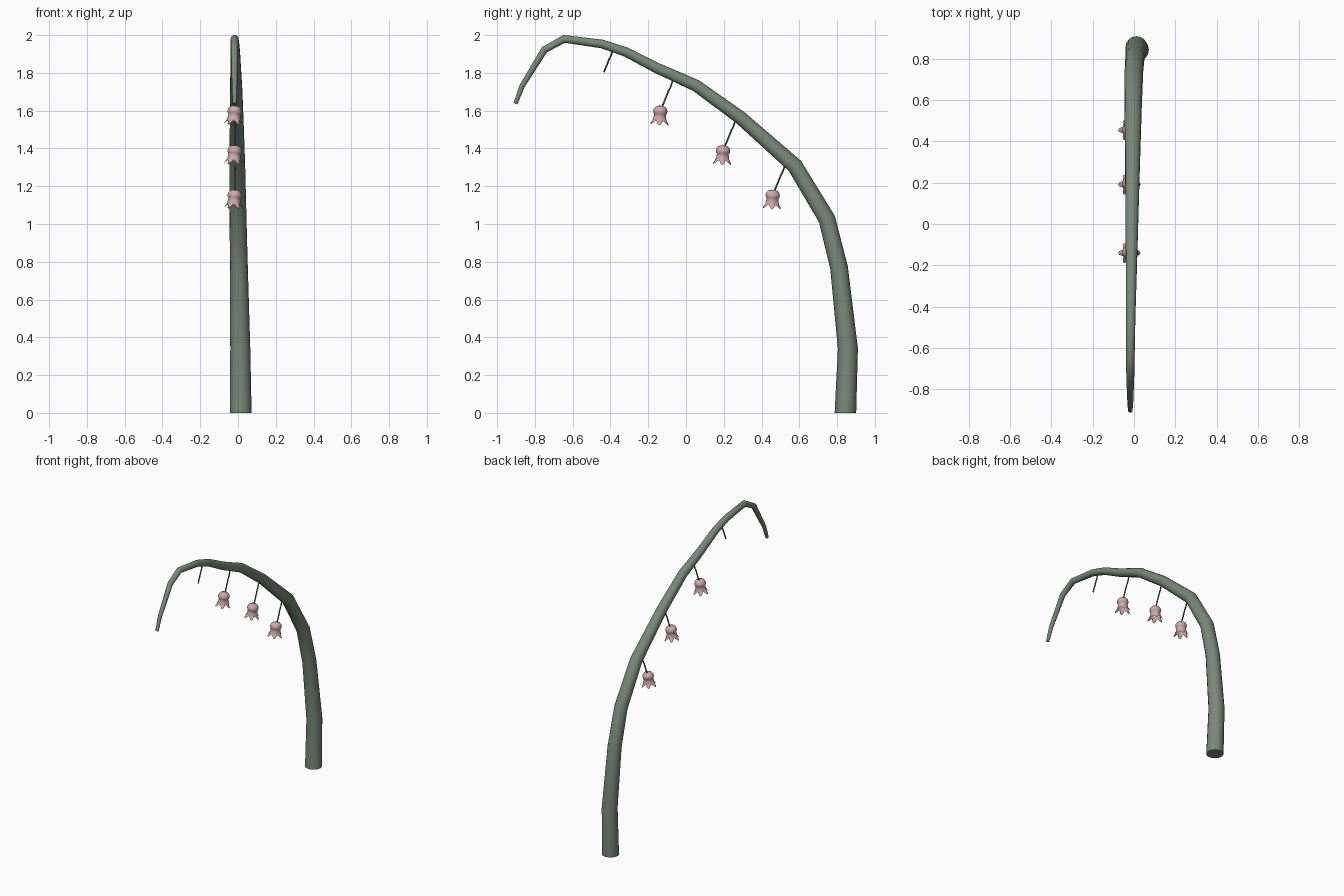
import bpy, bmesh, math
from mathutils import Vector

if "Cube" in bpy.data.objects:
    bpy.data.objects.remove(bpy.data.objects["Cube"])


def material(name, rgb):
    m = bpy.data.materials.new(name)
    m.diffuse_color = (*rgb, 1)
    m.use_nodes = True
    m.node_tree.nodes["Principled BSDF"].inputs["Base Color"].default_value = m.diffuse_color
    return m


def finish(name, bm, mat, angle):
    bmesh.ops.recalc_face_normals(bm, faces=bm.faces)
    me = bpy.data.meshes.new(name)
    bm.to_mesh(me)
    bm.free()
    ob = bpy.data.objects.new(name, me)
    bpy.context.collection.objects.link(ob)
    me.materials.append(mat)
    bpy.ops.object.select_all(action='DESELECT')
    ob.select_set(True)
    bpy.context.view_layer.objects.active = ob
    bpy.ops.object.shade_smooth_by_angle(angle=math.radians(angle))
    return ob


def bridge(bm, a, b):
    n = len(a)
    for i in range(n):
        bm.faces.new((a[i], a[(i + 1) % n], b[(i + 1) % n], b[i]))


def tube(name, path, mat, sides):
    """Capped tapering tube through (x, y, z, radius) points."""
    bm = bmesh.new()
    pts = [Vector(p[:3]) for p in path]
    rings = []
    for i, p in enumerate(pts):
        before = (p - pts[i - 1]).normalized() if i else Vector()
        after = (pts[i + 1] - p).normalized() if i < len(pts) - 1 else Vector()
        t = (before + after).normalized() if 0 < i else Vector((0, 0, 1)) if p.z == 0 else after
        u = Vector((1, 0, 0))
        u = (u - t * u.dot(t)).normalized()
        v = t.cross(u)
        r = path[i][3]
        rings.append([bm.verts.new(p + r * (u * math.cos(a) + v * math.sin(a)))
                      for a in (math.tau * k / sides for k in range(sides))])
    for a, b in zip(rings, rings[1:]):
        bridge(bm, a, b)
    bm.faces.new(rings[0])
    bm.faces.new(rings[-1])
    return finish(name, bm, mat, 40)


def bell(name, top, mat):
    """Hanging bell: domed cap, narrow waist, six flared petal tips."""
    bm = bmesh.new()
    n = 36
    # radius, depth, extra radius and extra depth at petal centres
    rows = [(.014, 0, 0, 0), (.027, .005, 0, 0), (.035, .016, 0, 0),
            (.038, .029, 0, 0), (.035, .040, 0, 0), (.031, .046, 0, 0),
            (.033, .058, .001, 0), (.034, .068, .003, .004),
            (.035, .074, .010, .012), (.035, .077, .020, .022)]
    rings = []
    for r, d, er, ed in rows:
        ring = []
        for k in range(n):
            a = math.tau * k / n
            w = .5 + .5 * math.cos(6 * a)
            rr = r + er * w
            ring.append(bm.verts.new((rr * math.cos(a), rr * math.sin(a), -d - ed * w)))
        rings.append(ring)
    for a, b in zip(rings, rings[1:]):
        bridge(bm, a, b)
    bm.faces.new(rings[0])
    ob = finish(name, bm, mat, 50)
    ob.location = top
    ob.rotation_euler = (math.radians(-4), math.radians(4), 0)
    return ob


green = material("stem_green", (.19, .25, .19))
dark = material("stalk_green", (.10, .13, .10))
pink = material("petal_pink", (.62, .40, .40))

# Arching main stem
tube("main_stem", [
    (.015, .844, 0, .057), (.012, .857, .34, .053), (.005, .81, .77, .047),
    (0, .746, 1.026, .045), (-.004, .577, 1.307, .042), (-.007, .288, 1.563, .036),
    (-.01, .053, 1.733, .032), (-.012, -.153, 1.825, .028), (-.014, -.317, 1.91, .025),
    (-.016, -.444, 1.953, .023), (-.018, -.645, 1.98, .021), (-.018, -.75, 1.922, .019),
    (-.018, -.868, 1.73, .014), (-.018, -.903, 1.637, .011)], green, 16)

# Thin stalks; all but the last carry a bell
for i, (y, z) in enumerate([(.525, 1.31), (.262, 1.545), (-.07, 1.755), (-.39, 1.91)]):
    bare = i == 3
    s = .75 if bare else 1
    offs = [(.005, .02), (-.012, -.03), (-.024, -.052), (-.040, -.092), (-.060, -.138)]
    tube(f"stalk_{i + 1}", [(-.015, y + a * s, z + b * s * 1.03, .0045) for a, b in offs],
         dark, 8)
    if not bare:
        bell(f"bell_flower_{i + 1}", (-.016, y - .064, z - .130), pink)
